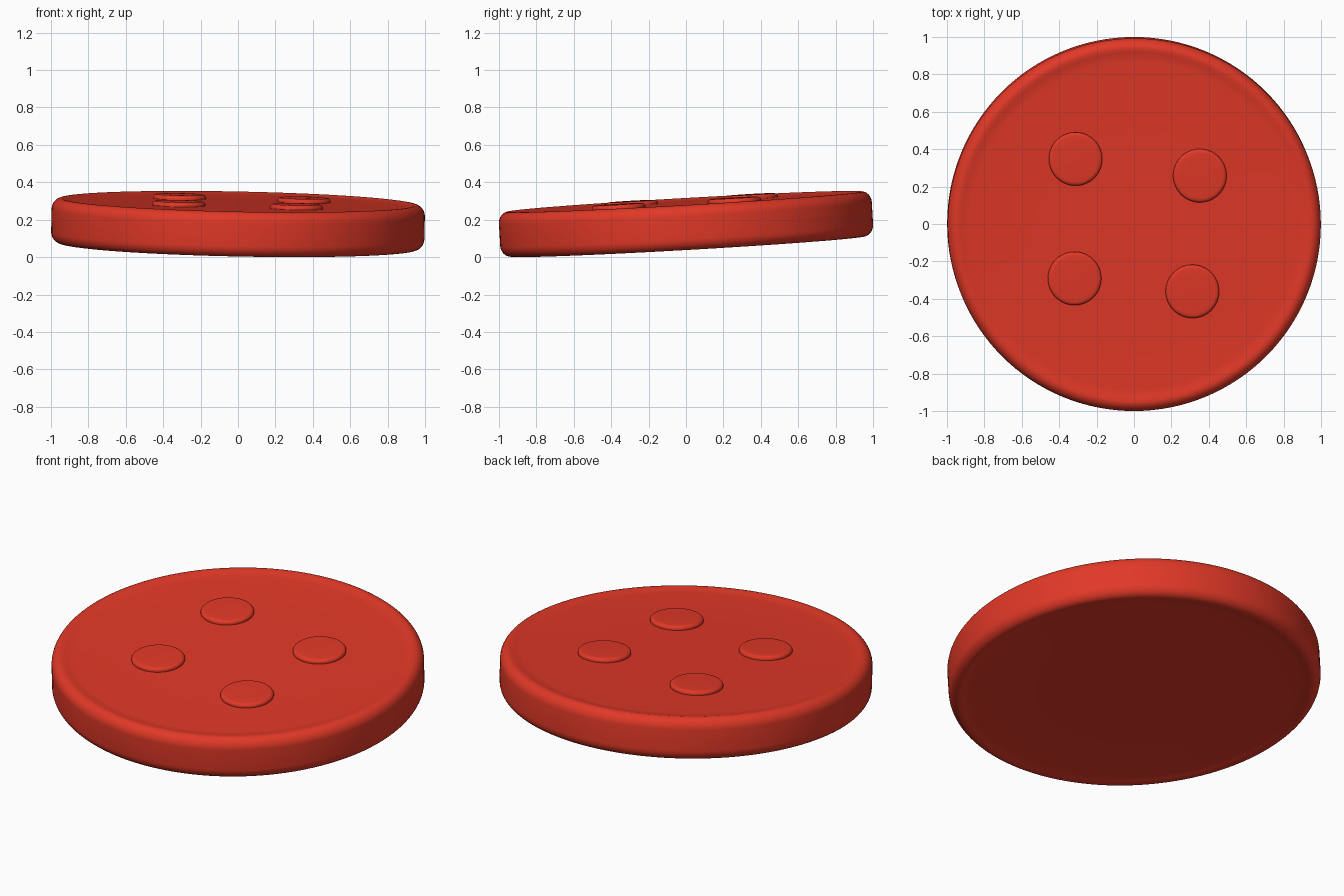
import bpy, bmesh, math
from mathutils import Matrix, Vector

if "Cube" in bpy.data.objects:
    bpy.data.objects.remove(bpy.data.objects["Cube"])

red = bpy.data.materials.new("red")
red.diffuse_color = (0.75, 0.04, 0.02, 1)
red.use_nodes = True
red.node_tree.nodes["Principled BSDF"].inputs["Base Color"].default_value = red.diffuse_color

# the whole button lies slightly tilted, resting on its front edge
TILT = (Matrix.Translation((0, 0, 0.177)) @ Matrix.Rotation(0.057, 4, 'X')
        @ Matrix.Rotation(0.020, 4, 'Y'))


def arc(cr, cz, rr, rz, a0, a1, n=8):
    """Elliptical arc in the (radius, height) plane."""
    out = []
    for i in range(n + 1):
        a = math.radians(a0 + (a1 - a0) * i / n)
        out.append((cr + rr * math.cos(a), cz + rz * math.sin(a)))
    return out


def lathe(name, profile, segments, centre=(0, 0)):
    """Revolve a profile that starts and ends on the axis."""
    bm = bmesh.new()
    verts = [bm.verts.new((r, 0, z)) for r, z in profile]
    edges = [bm.edges.new(p) for p in zip(verts, verts[1:])]
    bmesh.ops.spin(bm, geom=verts + edges, cent=(0, 0, 0), axis=(0, 0, 1),
                   angle=math.tau, steps=segments, use_duplicate=False)
    bmesh.ops.remove_doubles(bm, verts=bm.verts, dist=1e-5)
    bmesh.ops.recalc_face_normals(bm, faces=bm.faces)
    for f in bm.faces:
        f.smooth = True
    bm.transform(TILT @ Matrix.Translation((centre[0], centre[1], 0)))
    mesh = bpy.data.meshes.new(name)
    bm.to_mesh(mesh)
    bm.free()
    mesh.materials.append(red)
    ob = bpy.data.objects.new(name, mesh)
    bpy.context.collection.objects.link(ob)
    return ob


# disc: rounded rim with a shallow dished face on both sides
half = [(0, -0.109), (0.5, -0.109), (0.88, -0.109), (0.905, -0.111), (0.925, -0.116)]
lower = half + arc(0.945, -0.06, 0.053, 0.06, -90, 0)
upper = [(r, -z) for r, z in reversed(lower)]
lathe("button_disc", lower + upper, 128)

# four low round studs with softened edges
for i, c in enumerate([(-0.315, 0.355), (0.35, 0.265), (-0.32, -0.285), (0.31, -0.355)]):
    stud = [(0, 0.09), (0.143, 0.09)] + arc(0.121, 0.116, 0.022, 0.016, 0, 90, 6) + [(0.08, 0.133), (0, 0.133)]
    lathe(f"stud_{i + 1}", stud, 64, c)
